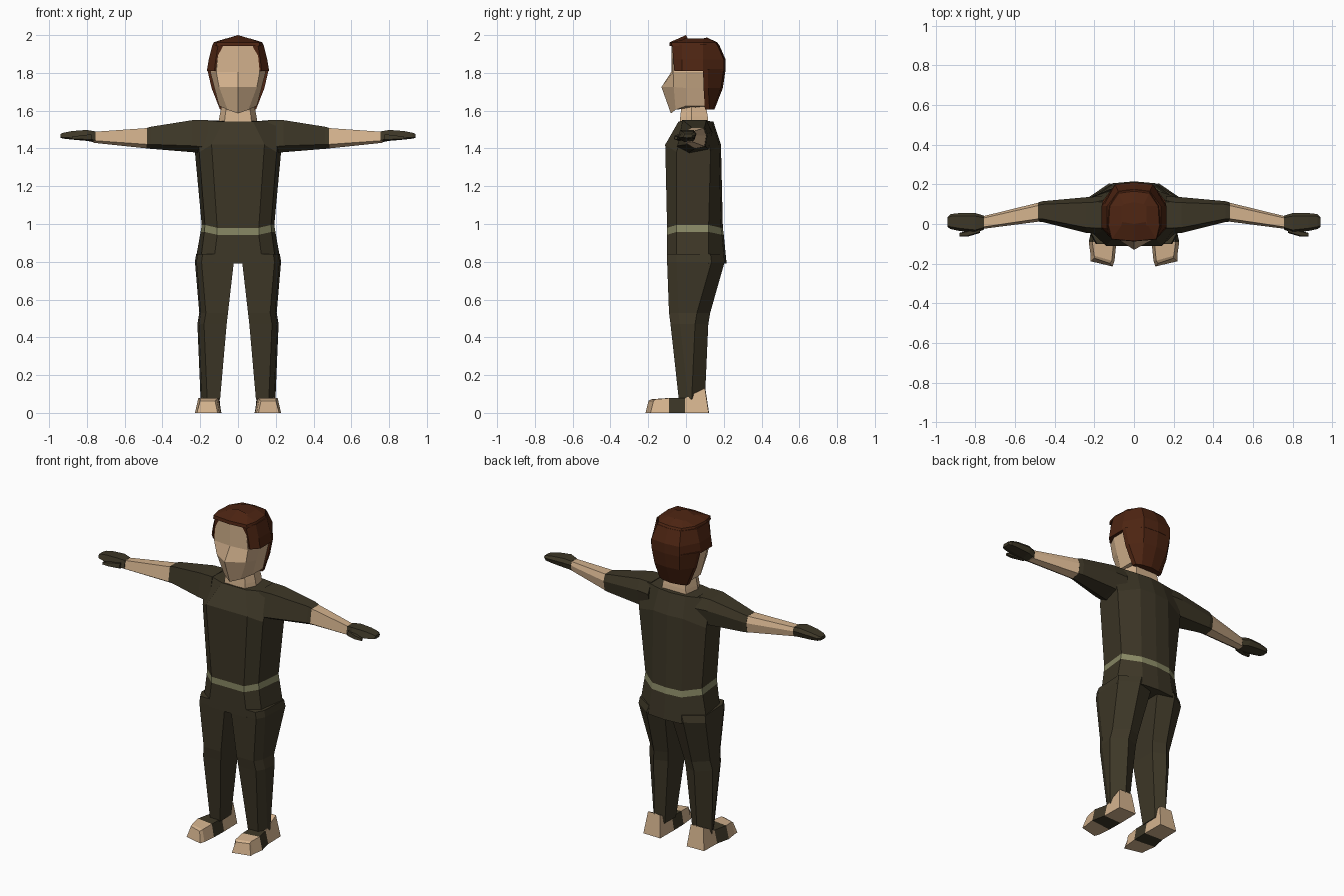
import bpy, bmesh


def colour(name, rgb):
    m = bpy.data.materials.new(name)
    m.diffuse_color = (*rgb, 1)
    return m


OLIVE = colour("dark olive cloth", (0.047, 0.038, 0.02))
SKIN = colour("skin", (0.66, 0.45, 0.27))
BELT = colour("pale green belt", (0.25, 0.25, 0.13))
HAIR = colour("brown hair", (0.075, 0.018, 0.006))


def loft(name, rings, mats, band=lambda i: 0, side=1):
    """Skin a list of equal-length point rings; band(i) picks the material of each strip."""
    bm = bmesh.new()
    rows = [[bm.verts.new((x * side, y, z)) for x, y, z in r] for r in rings]
    n = len(rows[0])
    for i in range(len(rows) - 1):
        for j in range(n):
            k = (j + 1) % n
            f = bm.faces.new((rows[i][j], rows[i][k], rows[i + 1][k], rows[i + 1][j]))
            f.material_index = band(i)
    bm.faces.new(rows[0]).material_index = band(0)
    bm.faces.new(rows[-1]).material_index = band(len(rows) - 2)
    bmesh.ops.recalc_face_normals(bm, faces=bm.faces)
    me = bpy.data.meshes.new(name)
    bm.to_mesh(me)
    bm.free()
    for m in mats:
        me.materials.append(m)
    ob = bpy.data.objects.new(name, me)
    bpy.context.collection.objects.link(ob)
    return ob


def whole(half):
    """Complete a half ring (front centre to back centre) by mirroring in x."""
    return half + [(-x, y, z) for x, y, z in reversed(half) if x > 0]


# Torso with belt: z, centre dip, front x, front y, front-side x, y, widest x, y, back x, y
torso = [
    (0.79, 0.00, 0.13, -0.10, 0.20, -0.05, 0.228, 0.12, 0.11, 0.205),
    (0.958, 0.015, 0.11, -0.10, 0.178, -0.05, 0.198, 0.12, 0.10, 0.19),
    (0.995, 0.015, 0.11, -0.10, 0.175, -0.05, 0.192, 0.12, 0.10, 0.185),
    (1.38, -0.04, 0.14, -0.11, 0.205, -0.05, 0.228, 0.13, 0.10, 0.175),
    (1.55, 0.008, 0.08, -0.04, 0.22, 0.00, 0.24, 0.10, 0.09, 0.135),
]
loft("torso", [whole([(0, yf, z - d), (a, yf, z - d), (b, yb, z), (w, yw, z),
                      (c, yc, z - d), (0, yc + 0.01, z - d)])
               for z, d, a, yf, b, yb, w, yw, c, yc in torso],
     [OLIVE, BELT], lambda i: 1 if i == 1 else 0)

# Neck
loft("neck", [whole([(0, f, z), (w * 0.7, f, z), (w, 0.03, z), (w * 0.8, b, z), (0, b, z)])
              for z, w, f, b in [(1.52, 0.105, -0.035, 0.12), (1.57, 0.098, -0.03, 0.115),
                                 (1.66, 0.08, -0.02, 0.10)]], [SKIN])

# Head: centre y, z / front x, y, z / cheek x, z
head = [
    (-0.080, 1.585, 0.055, -0.055, 1.605, 0.10, 1.625),
    (-0.130, 1.725, 0.100, -0.065, 1.725, 0.125, 1.72),
    (-0.078, 1.805, 0.115, -0.068, 1.805, 0.147, 1.805),
    (-0.078, 1.95, 0.100, -0.068, 1.95, 0.10, 1.95),
]
loft("head", [whole([(0, cy, cz), (a, ay, az), (w, 0.0, wz), (w, 0.11, wz), (0, 0.13, wz)])
              for cy, cz, a, ay, az, w, wz in head], [SKIN])

# Hair cap: z, front y, front x, side x, back x, back y
cap = [
    (1.81, -0.05, 0.125, 0.165, 0.095, 0.20),
    (1.87, -0.055, 0.118, 0.155, 0.095, 0.20),
    (1.95, -0.062, 0.105, 0.135, 0.08, 0.165),
]
loft("hair_cap", [whole([(0, f, z), (a, f - 0.012, z), (w, -0.02, z), (w, 0.09, z),
                         (b, c, z), (0, c + 0.01, z)]) for z, f, a, w, b, c in cap], [HAIR])
loft("hair_crown", [whole([(0, f, z + r), (a, f + 0.01, z), (w, -0.01, z), (w * 0.95, 0.09, z),
                           (b, c, z), (0, c + 0.01, z + r * 0.3)])
                    for z, r, f, a, w, b, c in
                    [(1.942, 0, -0.088, 0.115, 0.136, 0.08, 0.168),
                     (1.962, 0, -0.086, 0.112, 0.128, 0.078, 0.155),
                     (1.982, 0.018, 0.0, 0.06, 0.065, 0.05, 0.10)]], [HAIR])

# Hair at the nape: z, side x, front y, back x, back y
nape = [(1.605, 0.095, 0.105, 0.06, 0.14), (1.72, 0.14, 0.098, 0.085, 0.185),
        (1.82, 0.163, 0.095, 0.095, 0.20)]
loft("hair_back", [whole([(0, f, z), (w, f - 0.005, z), (w * 0.97, f + 0.02, z),
                          (b, c, z), (0, c + 0.01, z)]) for z, w, f, b, c in nape], [HAIR])

# Arm, foot and leg cross-sections
HEX = [(-1, -0.6), (-0.7, 1), (0.7, 1), (1, 0.3), (0.8, -0.8), (-0.3, -1)]


def limb(name, rows, mat, side):
    """Tube along x: each row is x, y min, y max, z min, z max."""
    loft(name, [[(x, (y0 + y1) / 2 + u * (y1 - y0) / 2, (z0 + z1) / 2 + v * (z1 - z0) / 2)
                 for u, v in HEX] for x, y0, y1, z0, z1 in rows], [mat], side=side)


for side, tag in ((1, "left"), (-1, "right")):
    limb(tag + "_sleeve", [(0.16, -0.05, 0.14, 1.37, 1.55), (0.24, -0.045, 0.135, 1.38, 1.55),
                           (0.46, 0.01, 0.115, 1.398, 1.515), (0.485, 0.012, 0.108, 1.40, 1.508)],
         OLIVE, side)
    limb(tag + "_forearm", [(0.48, 0.012, 0.108, 1.40, 1.508), (0.765, -0.025, 0.038, 1.43, 1.488)],
         SKIN, side)
    limb(tag + "_hand", [(0.755, -0.028, 0.042, 1.432, 1.49), (0.80, -0.045, 0.055, 1.44, 1.498),
                         (0.88, -0.035, 0.055, 1.447, 1.492), (0.925, -0.025, 0.05, 1.452, 1.483),
                         (0.94, -0.015, 0.035, 1.456, 1.476)], OLIVE, side)
    limb(tag + "_thumb", [(0.775, -0.045, -0.01, 1.44, 1.475), (0.84, -0.064, -0.035, 1.445, 1.468),
                          (0.88, -0.062, -0.045, 1.447, 1.462)], OLIVE, side)

    # Trouser leg: z, inner x, outer x, front y, back y
    leg = [(0.07, 0.095, 0.198, -0.038, 0.10), (0.47, 0.06, 0.215, -0.082, 0.118),
           (0.53, 0.053, 0.205, -0.09, 0.128), (0.80, 0.022, 0.228, -0.10, 0.205),
           (0.84, 0.0, 0.222, -0.10, 0.20)]
    loft(tag + "_trouser_leg", [[(i, f, z), (o - 0.035, f, z), (o - 0.008, f + 0.05, z),
                                 (o, b - 0.07, z), ((i + o) / 2, b, z), (i, b - 0.03, z)]
                                for z, i, o, f, b in leg], [OLIVE], side=side)

    # Foot with dark strap: inner x, outer x, inner y, outer y, top z
    foot = [(0.088, 0.205, 0.122, 0.115, 0.002), (0.092, 0.20, 0.102, 0.10, 0.132),
            (0.09, 0.203, -0.01, -0.005, 0.078), (0.092, 0.222, -0.105, -0.09, 0.078),
            (0.10, 0.212, -0.185, -0.16, 0.072), (0.11, 0.212, -0.198, -0.172, 0.064)]
    rings = []
    for n, (i, o, yi, yo, z) in enumerate(foot):
        e = -0.016 if n == 5 else 0.02 if n == 1 else 0
        rings.append([(i - 0.002, yi + e, 0), (i + 0.012, yi, z),
                      (o - 0.012, yo, z), (o + 0.006, yo + e, 0)])
    loft(tag + "_foot", rings[1:], [SKIN, OLIVE], lambda i: 1 if i == 1 else 0, side)
